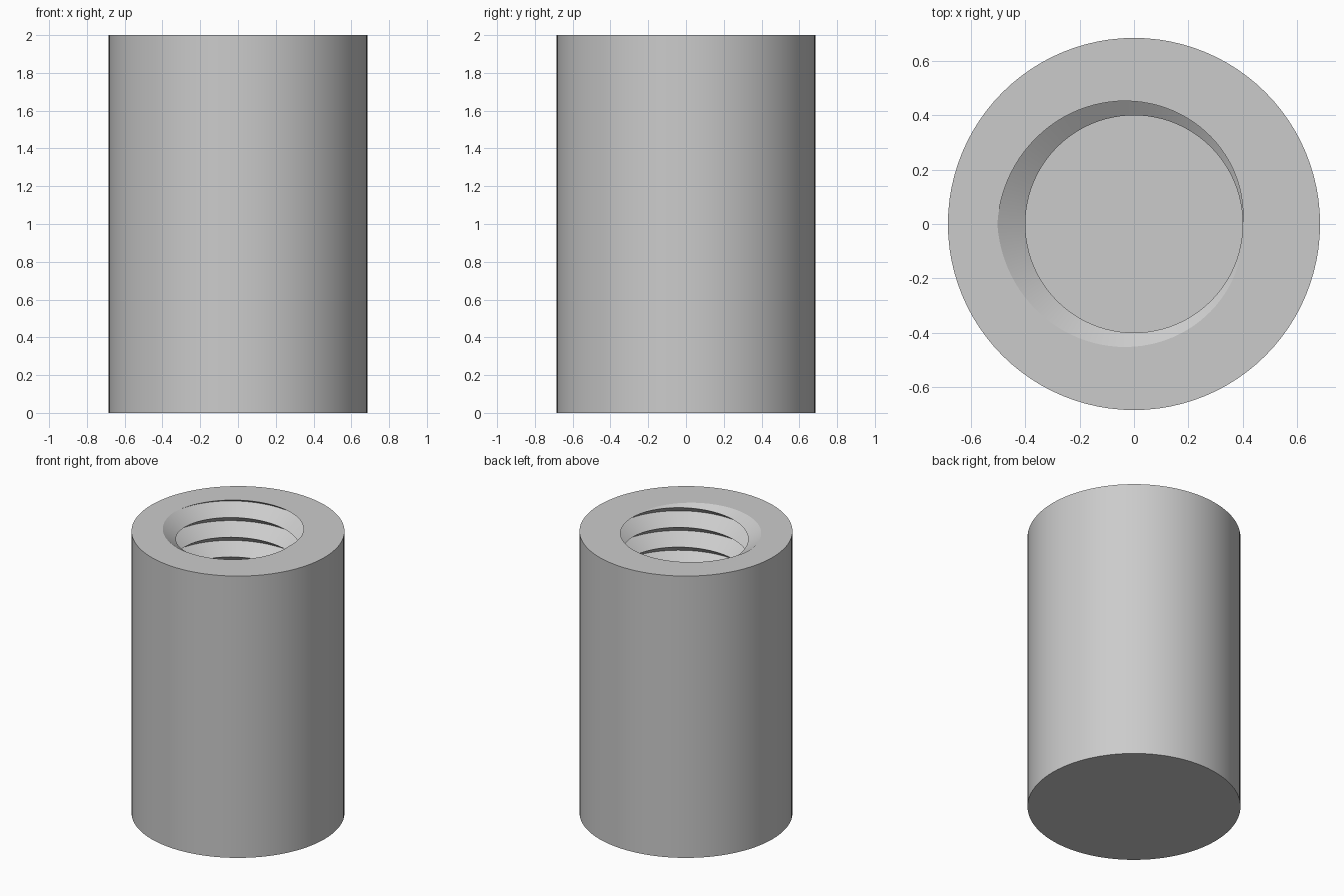
import bpy, bmesh
from math import pi, cos, sin, floor

cube = bpy.data.objects.get("Cube")
if cube:
    bpy.data.objects.remove(cube, do_unlink=True)

RADIUS, HEIGHT = 0.685, 2.0
MINOR, MAJOR = 0.4, 0.503      # thread crest and root radii
PITCH, TURNS = 0.14, 13
FLOOR = HEIGHT - PITCH * TURNS
SEGMENTS = 96

# Plain grey metal
metal = bpy.data.materials.new("grey_metal")
metal.use_nodes = True
colour = (0.6, 0.6, 0.6, 1.0)
metal.diffuse_color = colour
metal.node_tree.nodes["Principled BSDF"].inputs["Base Color"].default_value = colour


def groove_height(angle):
    """Height of the thread root, rising anticlockwise (right-hand thread)."""
    return HEIGHT + PITCH * (angle - pi) / (2 * pi)


def bore_radius(angle, z):
    """Sharp V thread: a triangular wave between root and crest."""
    u = (z - groove_height(angle)) / PITCH
    return MINOR + (MAJOR - MINOR) * abs(1 - 2 * (u - floor(u)))


def section(angle):
    """Radius and height pairs from the base centre round to the bore floor."""
    points = [(0, 0), (RADIUS, 0), (RADIUS, HEIGHT)]
    for k in range(-2, 2 * TURNS + 3):
        z = groove_height(angle) - k * PITCH / 2
        z = max(FLOOR, min(HEIGHT, z))
        points.append((bore_radius(angle, z), z))
    return points + [(0, FLOOR)]


# Sweep the section round the axis, then weld the seam and clipped thread ends
bm = bmesh.new()
columns = []
for i in range(SEGMENTS + 1):
    a = 2 * pi * i / SEGMENTS
    columns.append([bm.verts.new((r * cos(a), r * sin(a), z)) for r, z in section(a)])
for left, right in zip(columns, columns[1:]):
    for j in range(len(left) - 1):
        bm.faces.new((left[j], right[j], right[j + 1], left[j + 1]))
bmesh.ops.remove_doubles(bm, verts=bm.verts, dist=0.0001)
bmesh.ops.recalc_face_normals(bm, faces=bm.faces)

mesh = bpy.data.meshes.new("threaded_sleeve")
bm.to_mesh(mesh)
bm.free()
mesh.materials.append(metal)
sleeve = bpy.data.objects.new("threaded_sleeve", mesh)
bpy.context.collection.objects.link(sleeve)

# Smooth curved walls, crisp rims and thread crests
bpy.ops.object.select_all(action='DESELECT')
sleeve.select_set(True)
bpy.context.view_layer.objects.active = sleeve
bpy.ops.object.shade_smooth_by_angle(angle=pi / 6)
